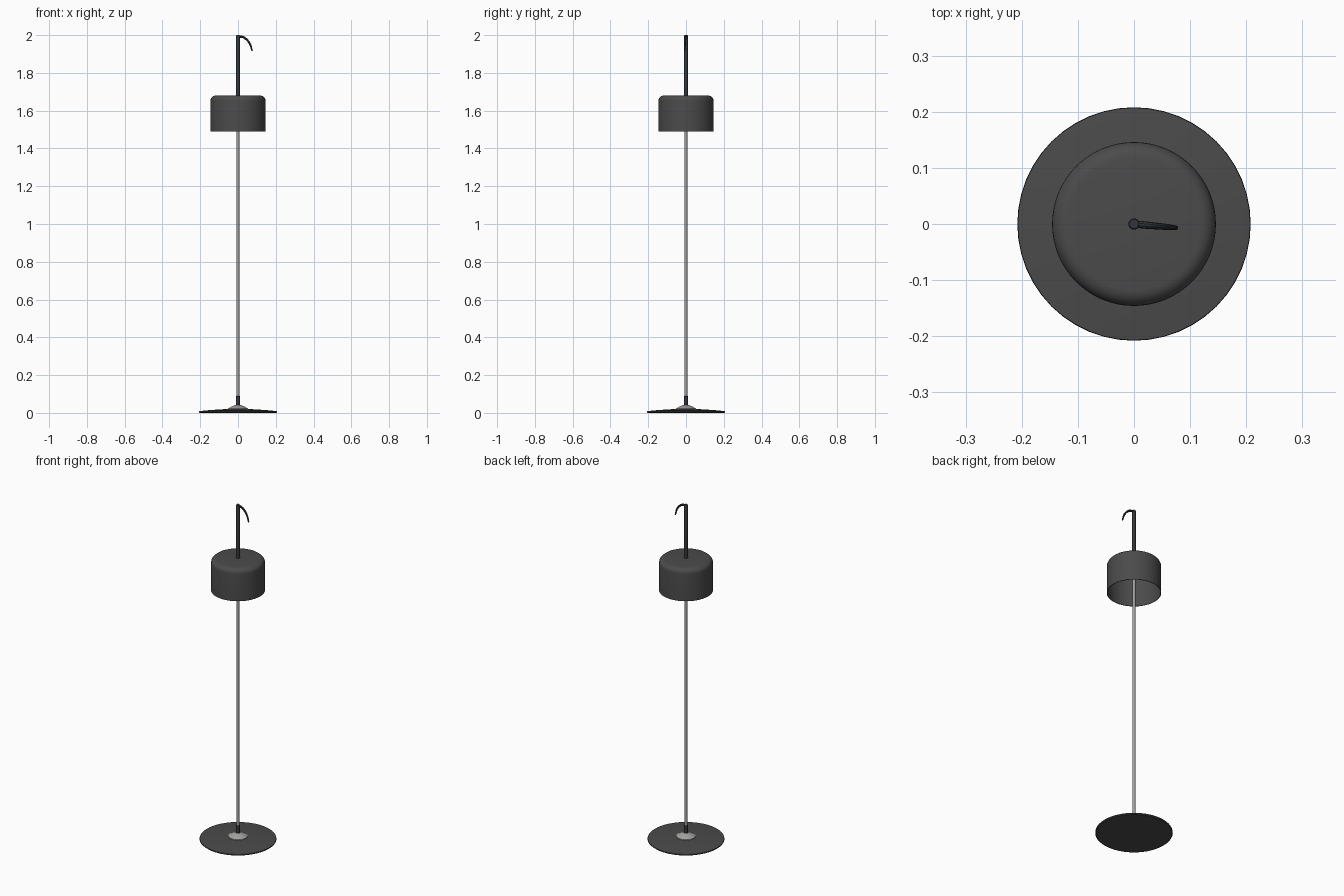
import bpy, bmesh, math

if "Cube" in bpy.data.objects:
    bpy.data.objects.remove(bpy.data.objects["Cube"])


def material(name, r, g, b):
    m = bpy.data.materials.new(name)
    m.diffuse_color = (r, g, b, 1)
    m.use_nodes = True
    m.node_tree.nodes["Principled BSDF"].inputs["Base Color"].default_value = m.diffuse_color
    return m


charcoal = material("charcoal", 0.07, 0.07, 0.07)
black = material("soft_black", 0.035, 0.037, 0.04)
steel = material("brushed_steel", 0.36, 0.36, 0.35)


def finish(obj, mat, angle=35):
    obj.data.materials.append(mat)
    bpy.ops.object.select_all(action='DESELECT')
    obj.select_set(True)
    bpy.context.view_layer.objects.active = obj
    bpy.ops.object.shade_smooth_by_angle(angle=math.radians(angle))


def lathe(name, profile, mat, sides=48):
    """Spin an (r, z) profile around the z axis."""
    bm = bmesh.new()
    verts = [bm.verts.new((r, 0, z)) for r, z in profile]
    edges = [bm.edges.new(p) for p in zip(verts, verts[1:])]
    bmesh.ops.spin(bm, geom=verts + edges, cent=(0, 0, 0), axis=(0, 0, 1),
                   angle=math.tau, steps=sides, use_duplicate=False)
    bmesh.ops.remove_doubles(bm, verts=bm.verts, dist=1e-5)
    bmesh.ops.recalc_face_normals(bm, faces=bm.faces)
    me = bpy.data.meshes.new(name)
    bm.to_mesh(me)
    bm.free()
    obj = bpy.data.objects.new(name, me)
    bpy.context.collection.objects.link(obj)
    finish(obj, mat)


# Base disc, conical hub and collar
lathe("base", [(0, 0), (0.203, 0), (0.208, 0.004), (0.207, 0.009),
               (0.15, 0.015), (0.05, 0.021), (0, 0.021)], charcoal)
lathe("base_hub", [(0, 0.018), (0.053, 0.018), (0.052, 0.024), (0.035, 0.033),
                   (0.015, 0.042), (0, 0.044)], steel)
lathe("base_collar", [(0, 0.04), (0.010, 0.04), (0.010, 0.088), (0, 0.09)], black, 20)

# Pole below the shade, darker stem above it
lathe("pole", [(0, 0.08), (0.0075, 0.08), (0.0075, 1.67), (0, 1.67)], steel, 20)
lathe("upper_stem", [(0, 1.66), (0.010, 1.66), (0.010, 1.995), (0.008, 2.0), (0, 2.0)],
      black, 20)

# Open-bottomed shade: rounded outer corner, then inner wall
R, TOP, C, T = 0.146, 1.68, 0.028, 0.003
arc = [(math.cos(math.radians(a)), math.sin(math.radians(a))) for a in range(0, 91, 15)]
outer = [(R - C + C * c, TOP - C + C * s) for c, s in arc]
inner = [(R - C + (C - T) * c, TOP - C + (C - T) * s) for c, s in arc]
lathe("shade", [(0, TOP)] + outer[::-1] + [(R, 1.49), (R - T, 1.49)]
      + inner + [(0, TOP - T)], charcoal, 64)

# Hook handle at the top, thinning toward the tip
path = [(0.0, 1.991, 1.0), (0.022, 1.991, 1.0), (0.045, 1.977, 0.9),
        (0.063, 1.953, 0.8), (0.075, 1.916, 0.6)]
cu = bpy.data.curves.new("hook", 'CURVE')
cu.dimensions = '3D'
cu.bevel_depth = 0.0065
cu.bevel_resolution = 3
cu.use_fill_caps = True
sp = cu.splines.new('BEZIER')
sp.bezier_points.add(len(path) - 1)
for p, (x, z, r) in zip(sp.bezier_points, path):
    p.co = (x, -0.09 * x, z)
    p.radius = r
    p.handle_left_type = p.handle_right_type = 'AUTO'
tmp = bpy.data.objects.new("hook_curve", cu)
bpy.context.collection.objects.link(tmp)
me = bpy.data.meshes.new_from_object(tmp.evaluated_get(bpy.context.evaluated_depsgraph_get()))
bpy.data.objects.remove(tmp)
me.materials.clear()
hook = bpy.data.objects.new("hook", me)
bpy.context.collection.objects.link(hook)
finish(hook, black)
